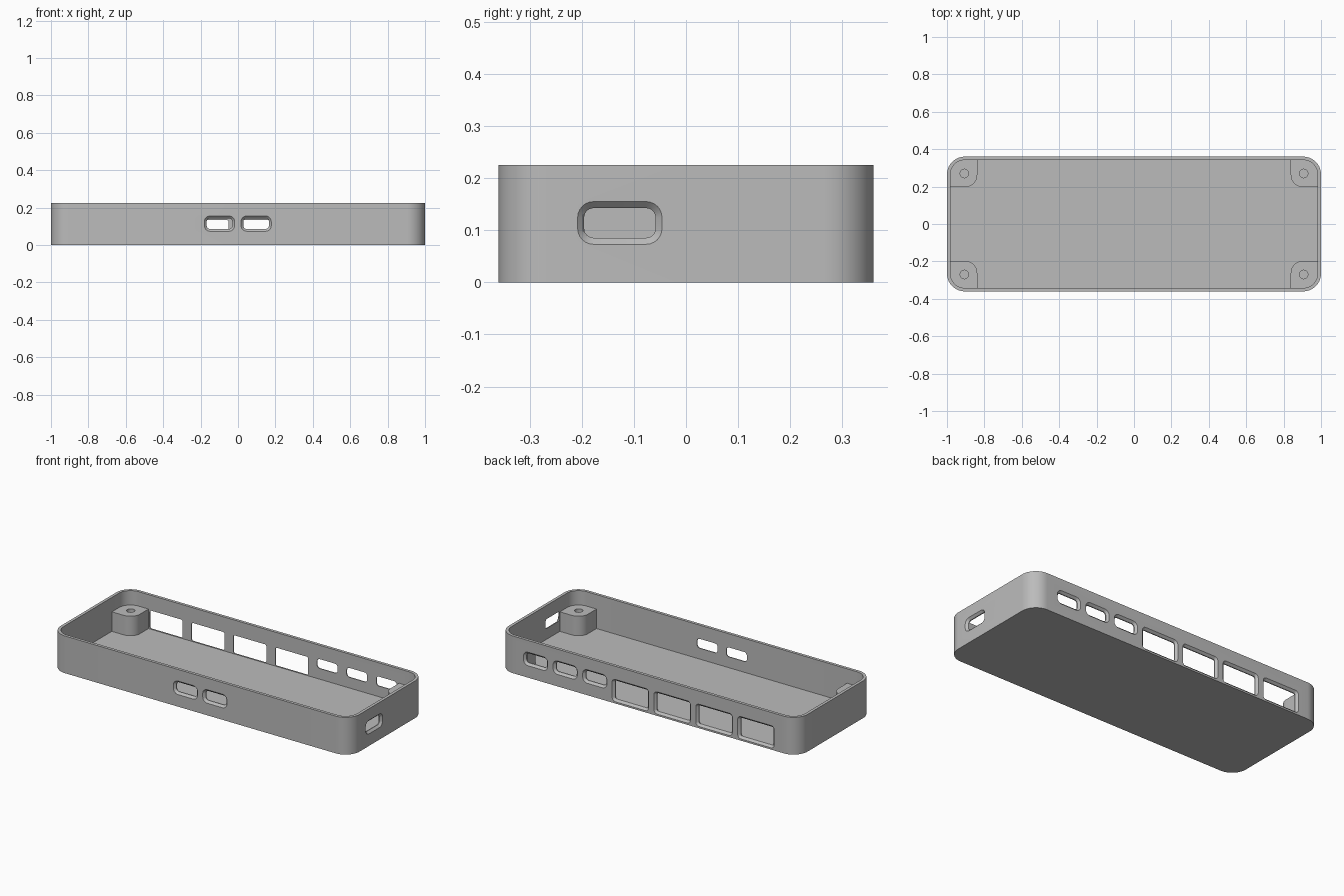
import bpy, bmesh, math
from mathutils import Vector

if "Cube" in bpy.data.objects:
    bpy.data.objects.remove(bpy.data.objects["Cube"])

L, W, H = 1.0, 0.36, 0.225      # half length, half width, height
WALL, FLOOR = 0.018, 0.02
BEVEL = 0.0125                  # flare around each port


def rounded_rect(x0, y0, x1, y1, radii, seg=10):
    """Counter-clockwise outline; radii start at the (x1, y1) corner."""
    corners = [(x1, y1, -1, -1), (x0, y1, 1, -1), (x0, y0, 1, 1), (x1, y0, -1, 1)]
    pts = []
    for i, ((cx, cy, sx, sy), r) in enumerate(zip(corners, radii)):
        if r == 0:
            pts.append((cx, cy))
            continue
        for k in range(seg + 1):
            a = math.pi / 2 * (i + k / seg)
            pts.append((cx + sx * r + r * math.cos(a), cy + sy * r + r * math.sin(a)))
    return pts


def loft(bm, rings):
    """Closed solid through rings with equal point counts."""
    loops = [[bm.verts.new(p) for p in ring] for ring in rings]
    n = len(loops[0])
    for a, b in zip(loops, loops[1:]):
        for i in range(n):
            j = (i + 1) % n
            bm.faces.new((a[i], a[j], b[j], b[i]))
    bm.faces.new(loops[0][::-1])
    bm.faces.new(loops[-1])


def make(name, bm):
    bmesh.ops.recalc_face_normals(bm, faces=bm.faces)
    me = bpy.data.meshes.new(name)
    bm.to_mesh(me)
    bm.free()
    ob = bpy.data.objects.new(name, me)
    bpy.context.collection.objects.link(ob)
    return ob


def prism(name, outline, z0, z1):
    bm = bmesh.new()
    loft(bm, [[(x, y, z) for x, y in outline] for z in (z0, z1)])
    return make(name, bm)


def activate(ob):
    bpy.ops.object.select_all(action='DESELECT')
    ob.select_set(True)
    bpy.context.view_layer.objects.active = ob


def cut(target, cutter):
    mod = target.modifiers.new("cut", 'BOOLEAN')
    mod.operation, mod.solver, mod.object = 'DIFFERENCE', 'EXACT', cutter
    activate(target)
    bpy.ops.object.modifier_apply(modifier=mod.name)
    bpy.data.objects.remove(cutter)


def add_port(bm, centre, along, outward, w, h, r):
    """Flared opening: wide at the outer face, narrow inside."""
    c, u, n = Vector(centre), Vector(along), Vector(outward)
    rings = []
    for depth, grow in ((0.02, BEVEL), (0, BEVEL), (-BEVEL, 0), (-0.035, 0)):
        a, b = w / 2 + grow, h / 2 + grow
        rings.append([c + u * s + Vector((0, 0, t)) + n * depth
                      for s, t in rounded_rect(-a, -b, a, b, [r + grow] * 4, 6)])
    loft(bm, rings)


# Case: rounded tray
case = prism("case", rounded_rect(-L, -W, L, W, [0.095] * 4, 14), 0, H)
li, wi = L - WALL, W - WALL
cut(case, prism("cavity", rounded_rect(-li, -wi, li, wi, [0.095 - WALL] * 4, 14), FLOOR, H + 0.1))

# Ports in the back, front and right walls
X, Y = (1, 0, 0), (0, 1, 0)
SLOT = (0.137, 0.057, 0.018)
ports = bmesh.new()
for x in (0.754, 0.556, 0.358):
    add_port(ports, (x, W, 0.113), X, (0, 1, 0), *SLOT)
for x in (0.12, -0.16, -0.44, -0.72):
    add_port(ports, (x, W, 0.078), X, (0, 1, 0), 0.22, 0.11, 0.01)
for x in (-0.099, 0.097):
    add_port(ports, (x, -W, 0.114), X, (0, -1, 0), *SLOT)
add_port(ports, (L, -0.127, 0.114), Y, (1, 0, 0), *SLOT)
cut(case, make("ports", ports))

# Corner screw posts, mirrored to all four corners
posts = prism("screw_posts", rounded_rect(0.838, 0.197, 0.99, 0.35, (0.085, 0, 0.065, 0)), 0.01, 0.138)
hole = [(0.907 + 0.023 * math.cos(a), 0.27 + 0.023 * math.sin(a))
        for a in (math.tau * i / 24 for i in range(24))]
cut(posts, prism("screw_hole", hole, 0.04, 0.2))
mirror = posts.modifiers.new("mirror", 'MIRROR')
mirror.use_axis = (True, True, False)
activate(posts)
bpy.ops.object.modifier_apply(modifier=mirror.name)

grey = bpy.data.materials.new("grey plastic")
grey.diffuse_color = (0.5, 0.5, 0.5, 1)
grey.use_nodes = True
grey.node_tree.nodes["Principled BSDF"].inputs["Base Color"].default_value = grey.diffuse_color
for ob in (case, posts):
    ob.data.materials.clear()
    ob.data.materials.append(grey)
    for p in ob.data.polygons:
        p.material_index = 0
    activate(ob)
    bpy.ops.object.shade_smooth_by_angle(angle=math.radians(30))
